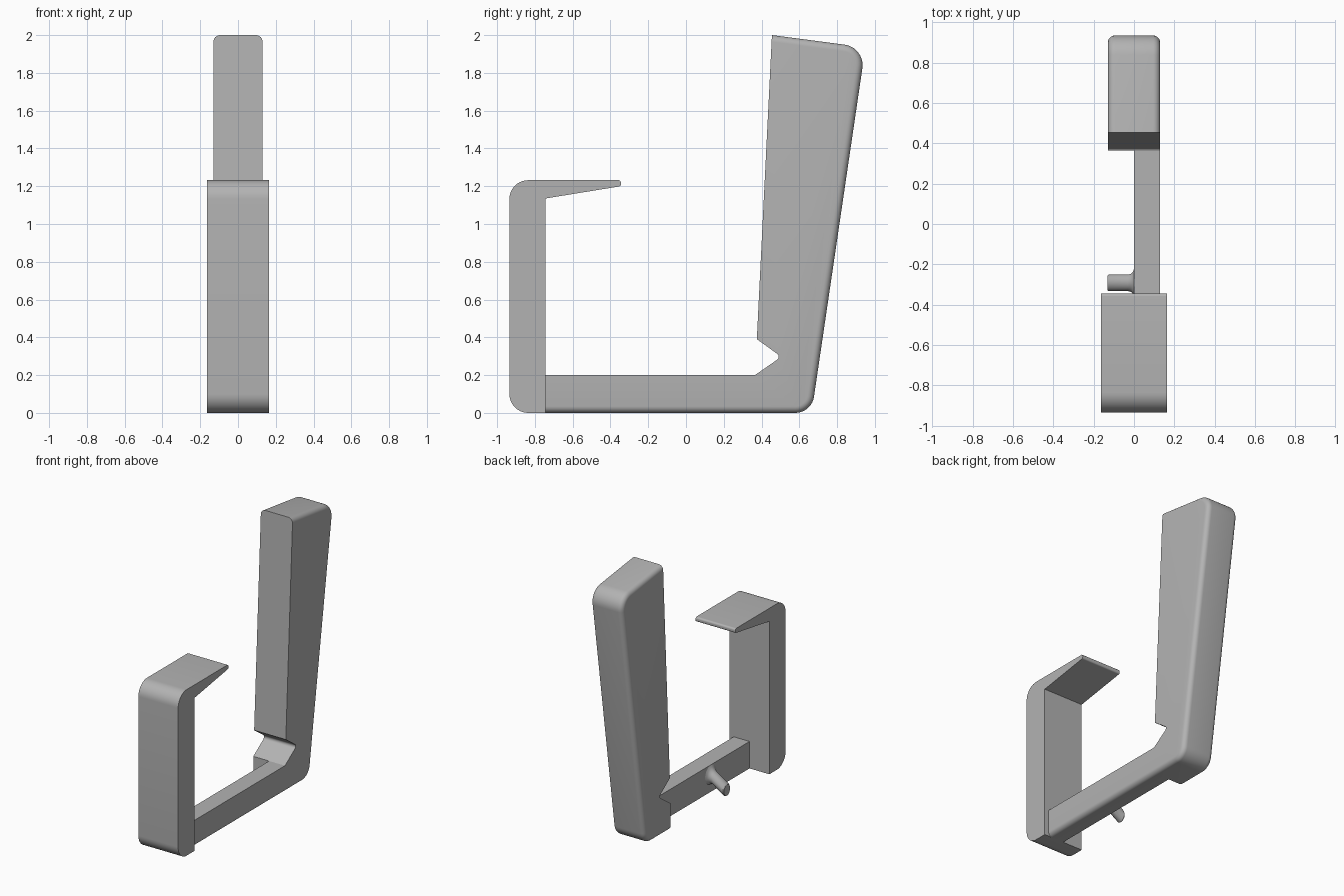
import bpy, bmesh, math
from mathutils import Vector

cube = bpy.data.objects.get("Cube")
if cube:
    bpy.data.objects.remove(cube)

grey = bpy.data.materials.new("plain grey")
grey.use_nodes = True
GREY = (0.45, 0.45, 0.45, 1)
grey.diffuse_color = GREY
grey.node_tree.nodes["Principled BSDF"].inputs["Base Color"].default_value = GREY


def finish(name, bm):
    bmesh.ops.recalc_face_normals(bm, faces=bm.faces)
    mesh = bpy.data.meshes.new(name)
    bm.to_mesh(mesh)
    bm.free()
    mesh.materials.append(grey)
    obj = bpy.data.objects.new(name, mesh)
    bpy.context.collection.objects.link(obj)
    bpy.ops.object.select_all(action='DESELECT')
    obj.select_set(True)
    bpy.context.view_layer.objects.active = obj
    bpy.ops.object.shade_smooth_by_angle(angle=math.radians(30))
    return obj


def rounded(points, steps=10):
    """Replace each (y, z, radius) corner by a tangent arc."""
    out = []
    for i, (y, z, r) in enumerate(points):
        p = Vector((y, z))
        if r == 0:
            out.append(p)
            continue
        a = (Vector(points[i - 1][:2]) - p).normalized()
        b = (Vector(points[(i + 1) % len(points)][:2]) - p).normalized()
        half = a.angle(b) / 2
        centre = p + (a + b).normalized() * (r / math.sin(half))
        start = p + a * (r / math.tan(half)) - centre
        end = p + b * (r / math.tan(half)) - centre
        sweep = start.angle_signed(end)
        for k in range(steps + 1):
            t = -sweep * k / steps
            c, s = math.cos(t), math.sin(t)
            out.append(centre + Vector((c * start.x - s * start.y,
                                        s * start.x + c * start.y)))
    return out


def extrude_profile(name, points, x0, x1, soft=None, radius=0.035):
    """Extrude a side profile across x; round rim edges picked by soft(normal)."""
    bm = bmesh.new()
    face = bm.faces.new([bm.verts.new((x0, p.x, p.y)) for p in rounded(points)])
    res = bmesh.ops.extrude_face_region(bm, geom=[face])
    verts = [g for g in res["geom"] if isinstance(g, bmesh.types.BMVert)]
    bmesh.ops.translate(bm, verts=verts, vec=(x1 - x0, 0, 0))
    bmesh.ops.recalc_face_normals(bm, faces=bm.faces)
    bm.normal_update()
    if soft:
        rim = []
        for e in bm.edges:
            caps = [f for f in e.link_faces if abs(f.normal.x) > 0.9]
            walls = [f for f in e.link_faces if abs(f.normal.x) < 0.1]
            if caps and walls and soft(caps[0].normal.x, walls[0].normal):
                rim.append(e)
        bmesh.ops.bevel(bm, geom=rim, offset=radius, segments=6,
                        profile=0.5, affect='EDGES')
    return finish(name, bm)


# Front clip: upright plate with a tapering hook on top
extrude_profile("front_clip", [
    (-0.935, 0, 0.1), (-0.745, 0, 0), (-0.745, 1.135, 0),
    (-0.345, 1.2, 0.012), (-0.345, 1.232, 0.014), (-0.935, 1.232, 0.1),
], -0.163, 0.163)

# Rear arm: leaning post with a notch near its foot, rounded on its outer rim
extrude_profile("rear_arm", [
    (0.365, 0, 0), (0.665, 0, 0.1), (0.95, 1.935, 0.11), (0.455, 2.0, 0),
    (0.375, 0.39, 0), (0.505, 0.297, 0.02), (0.365, 0.2, 0),
], -0.13, 0.13, lambda side, n: n.y > -0.1)

# Lower bar: half-width rail joining the clip to the arm
extrude_profile("lower_bar", [
    (-0.745, 0, 0), (0.365, 0, 0), (0.365, 0.2, 0), (-0.745, 0.2, 0),
], 0, 0.13, lambda side, n: side > 0 and n.z < -0.9)

# Side peg: drooping round stub with a flared root
bm = bmesh.new()
rings = []
for x, z, ry, rz in [(0.01, 0.128, 0.07, 0.071), (0, 0.128, 0.068, 0.07),
                     (-0.006, 0.124, 0.054, 0.062), (-0.015, 0.12, 0.045, 0.054),
                     (-0.03, 0.113, 0.041, 0.047), (-0.126, 0.05, 0.041, 0.046),
                     (-0.132, 0.047, 0.036, 0.04)]:
    rings.append([bm.verts.new((x, -0.292 + ry * math.cos(a), z + rz * math.sin(a)))
                  for a in (math.tau * k / 32 for k in range(32))])
for low, high in zip(rings, rings[1:]):
    for k in range(32):
        j = (k + 1) % 32
        bm.faces.new((low[k], low[j], high[j], high[k]))
bm.faces.new(rings[0])
bm.faces.new(rings[-1])
finish("side_peg", bm)
